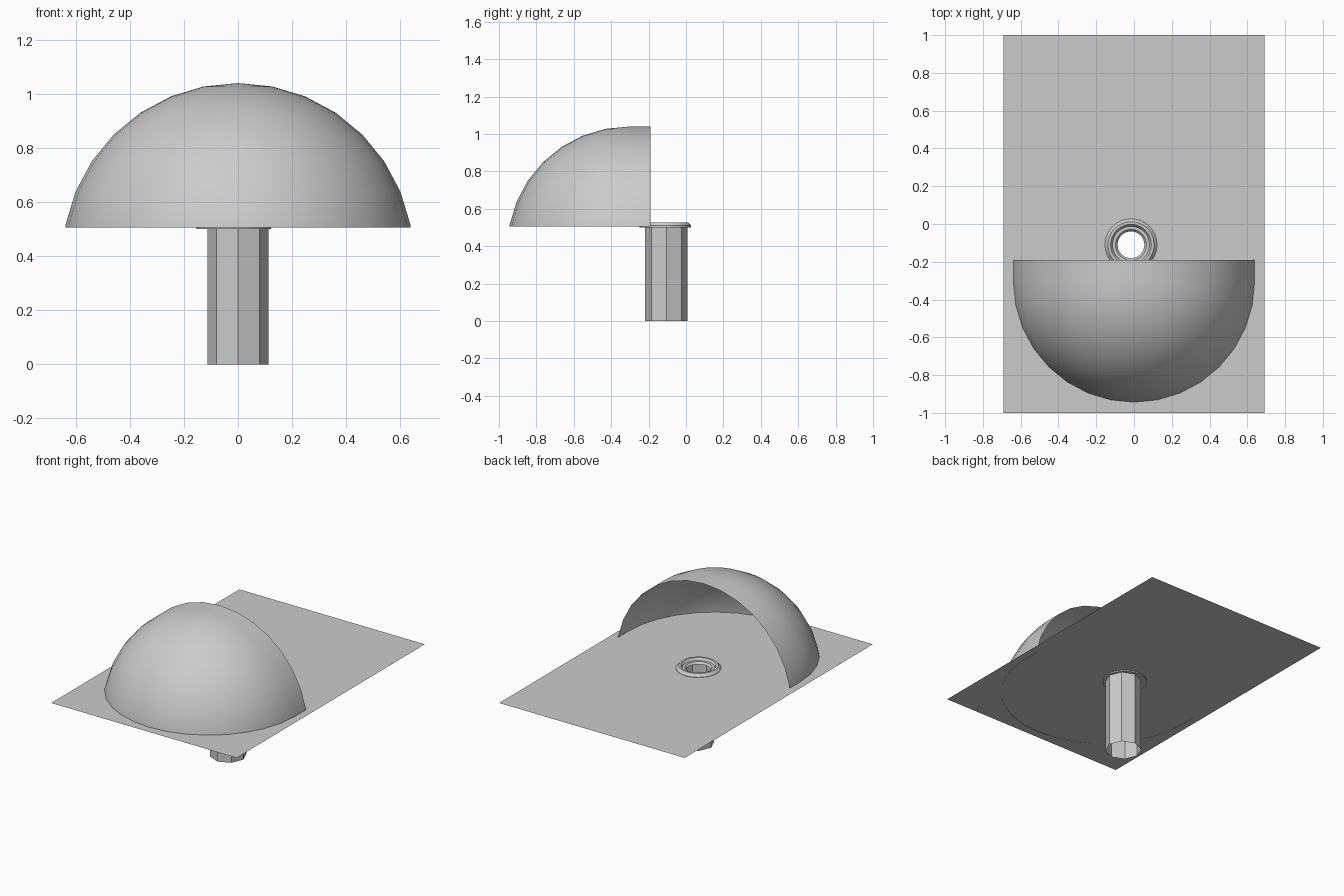
import bpy, bmesh, math
from math import sin, cos, pi, radians

if "Cube" in bpy.data.objects:
    bpy.data.objects.remove(bpy.data.objects["Cube"])

PLATE_Z = 0.508
HUB = (-0.016, -0.11)          # centre of the collar


def add_object(name, bm, smooth=None):
    bmesh.ops.recalc_face_normals(bm, faces=bm.faces)
    mesh = bpy.data.meshes.new(name)
    bm.to_mesh(mesh)
    bm.free()
    ob = bpy.data.objects.new(name, mesh)
    bpy.context.collection.objects.link(ob)
    if smooth:
        bpy.ops.object.select_all(action='DESELECT')
        ob.select_set(True)
        bpy.context.view_layer.objects.active = ob
        bpy.ops.object.shade_smooth_by_angle(angle=radians(smooth))
    return ob


def circle(bm, r, z, n, centre):
    return [bm.verts.new((centre[0] + r * cos(2 * pi * i / n),
                          centre[1] + r * sin(2 * pi * i / n), z)) for i in range(n)]


def loop_edges(bm, verts):
    return [bm.edges.new((v, verts[(i + 1) % len(verts)])) for i, v in enumerate(verts)]


def lathe(bm, profile, n, centre, closed=False):
    rings = [circle(bm, r, z, n, centre) for r, z in profile]
    pairs = list(zip(rings, rings[1:]))
    if closed:
        pairs.append((rings[-1], rings[0]))
    for a, b in pairs:
        for i in range(n):
            j = (i + 1) % n
            bm.faces.new((a[i], a[j], b[j], b[i]))


# Flat plate, a single sheet with a round hole for the collar
bm = bmesh.new()
corners = [bm.verts.new((x, y, PLATE_Z)) for x, y in
           ((-0.69, -1), (0.69, -1), (0.69, 1), (-0.69, 1))]
edges = loop_edges(bm, corners) + loop_edges(bm, circle(bm, 0.125, PLATE_Z, 32, HUB))
bmesh.ops.triangle_fill(bm, use_beauty=True, edges=edges, normal=(0, 0, 1))
add_object("plate", bm)

# Hood: quarter sphere with a short straight extension, open at the back
bm = bmesh.new()
bmesh.ops.create_uvsphere(bm, u_segments=32, v_segments=16, radius=0.65)
bmesh.ops.translate(bm, verts=bm.verts, vec=(0, -0.305, 0.39))
for co, no in (((0, 0, 0.506), (0, 0, -1)), ((0, -0.305, 0), (0, 1, 0))):
    bmesh.ops.bisect_plane(bm, geom=bm.verts[:] + bm.edges[:] + bm.faces[:], dist=1e-5,
                           plane_co=co, plane_no=no, clear_outer=True)
back = [e for e in bm.edges if e.is_boundary
        and all(abs(v.co.y + 0.305) < 1e-3 for v in e.verts)]
new = bmesh.ops.extrude_edge_only(bm, edges=back)["geom"]
for v in new:
    if isinstance(v, bmesh.types.BMVert):
        v.co.y = -0.19
add_object("hood", bm, 30)

# Eight-sided open tube below the plate
bm = bmesh.new()
lathe(bm, [(0.113, 0), (0.113, PLATE_Z)], 8, (0, -0.105))
add_object("post", bm)

# Stepped collar ring around the hole
bm = bmesh.new()
lathe(bm, [(0.071, 0.5), (0.138, 0.5), (0.138, 0.51), (0.122, 0.528), (0.108, 0.528),
           (0.098, 0.513), (0.082, 0.513)], 32, HUB, closed=True)
add_object("collar", bm, 30)
